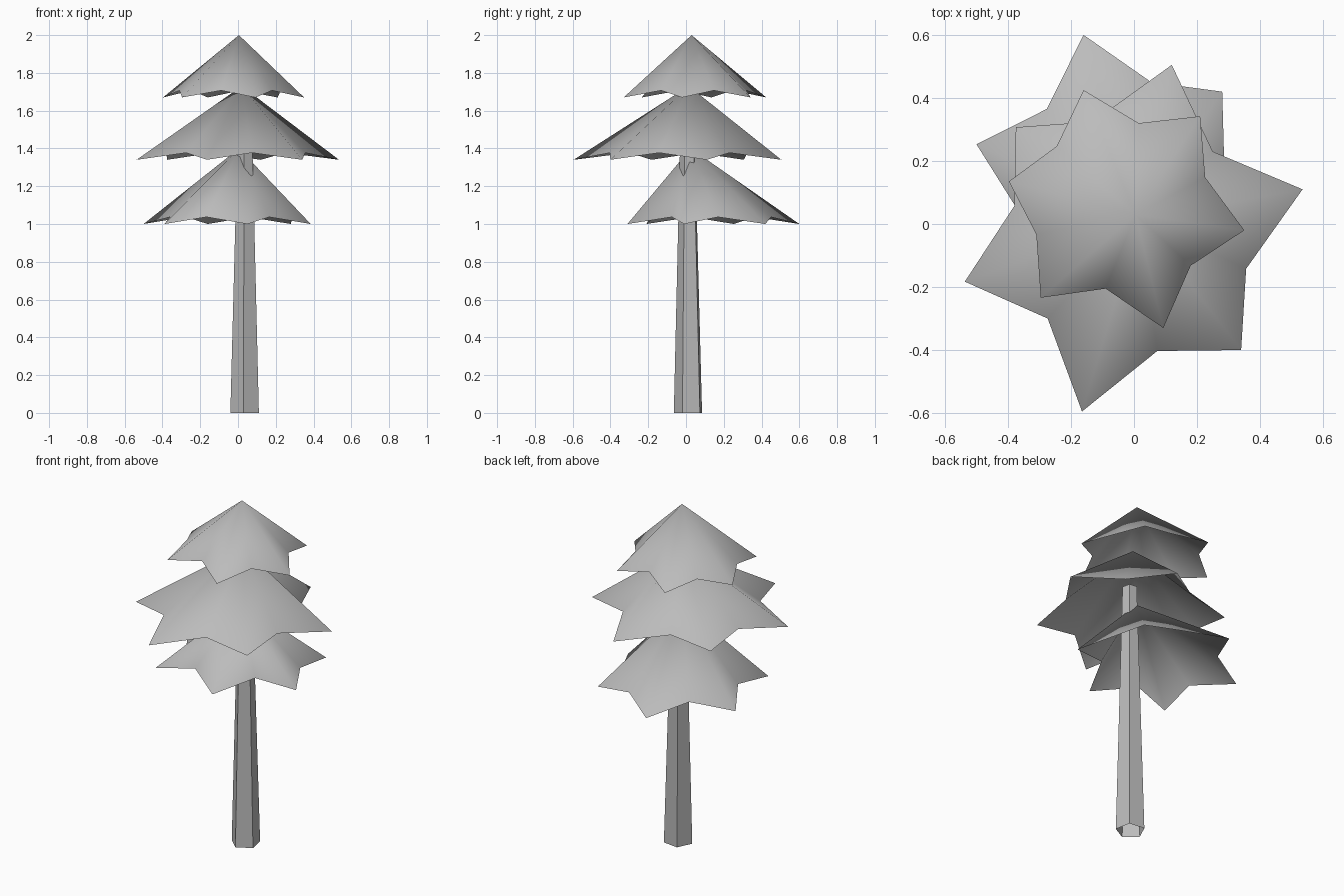
import bpy, bmesh, math

if "Cube" in bpy.data.objects:
    bpy.data.objects.remove(bpy.data.objects["Cube"])

grey = bpy.data.materials.new("plain_grey")
grey.diffuse_color = (0.5, 0.5, 0.5, 1)
grey.use_nodes = True
grey.node_tree.nodes["Principled BSDF"].inputs["Base Color"].default_value = grey.diffuse_color


def add_object(name, bm, smooth):
    for f in bm.faces:
        f.smooth = smooth
    mesh = bpy.data.meshes.new(name)
    bm.to_mesh(mesh)
    bm.free()
    mesh.materials.append(grey)
    obj = bpy.data.objects.new(name, mesh)
    bpy.context.collection.objects.link(obj)


def foliage(name, apex, rim_z, star):
    """Open star-shaped cone: drooping tips alternate with raised notches."""
    bm = bmesh.new()
    top = bm.verts.new(apex)
    rim = [bm.verts.new((x, y, rim_z + 0.037 * (i % 2)))
           for i, (x, y) in enumerate(star)]
    for i, v in enumerate(rim):
        bm.faces.new((top, rim[(i + 1) % len(rim)], v))
    add_object(name, bm, True)


# Foliage tiers, each an uneven six-pointed star (tip, notch, tip, ...)
foliage("lower_foliage", (0.005, 0.025, 1.40), 1.0, [
    (-0.16, 0.60), (0.055, 0.45), (0.28, 0.42), (0.287, 0.17),
    (0.385, -0.01), (0.165, -0.075), (0.05, -0.31), (-0.167, -0.16),
    (-0.39, -0.21), (-0.36, 0.03), (-0.50, 0.253), (-0.277, 0.365)])
foliage("middle_foliage", (0.02, 0.015, 1.73), 1.34, [
    (0.12, 0.505), (0.25, 0.23), (0.535, 0.11), (0.356, -0.142),
    (0.34, -0.40), (0.074, -0.403), (-0.165, -0.595), (-0.274, -0.30),
    (-0.537, -0.183), (-0.38, 0.057), (-0.375, 0.307), (-0.13, 0.325)])
foliage("top_foliage", (0.005, 0.03, 2.0), 1.67, [
    (-0.16, 0.425), (0.015, 0.32), (0.21, 0.342), (0.226, 0.148),
    (0.35, -0.02), (0.18, -0.132), (0.093, -0.33), (-0.09, -0.205),
    (-0.296, -0.234), (-0.31, -0.033), (-0.397, 0.135), (-0.245, 0.247)])

# Trunk: tapered, open five-sided tube
bm = bmesh.new()
rings = []
for z, r, cx, cy in ((0, 0.08, 0.038, 0.015), (1.5, 0.04, 0.038, 0.01)):
    rings.append([bm.verts.new((cx + r * math.cos(math.radians(47 + 72 * k)),
                                cy + r * math.sin(math.radians(47 + 72 * k)), z))
                  for k in range(5)])
low, high = rings
for k in range(5):
    n = (k + 1) % 5
    bm.faces.new((low[k], low[n], high[n], high[k]))
add_object("trunk", bm, False)
